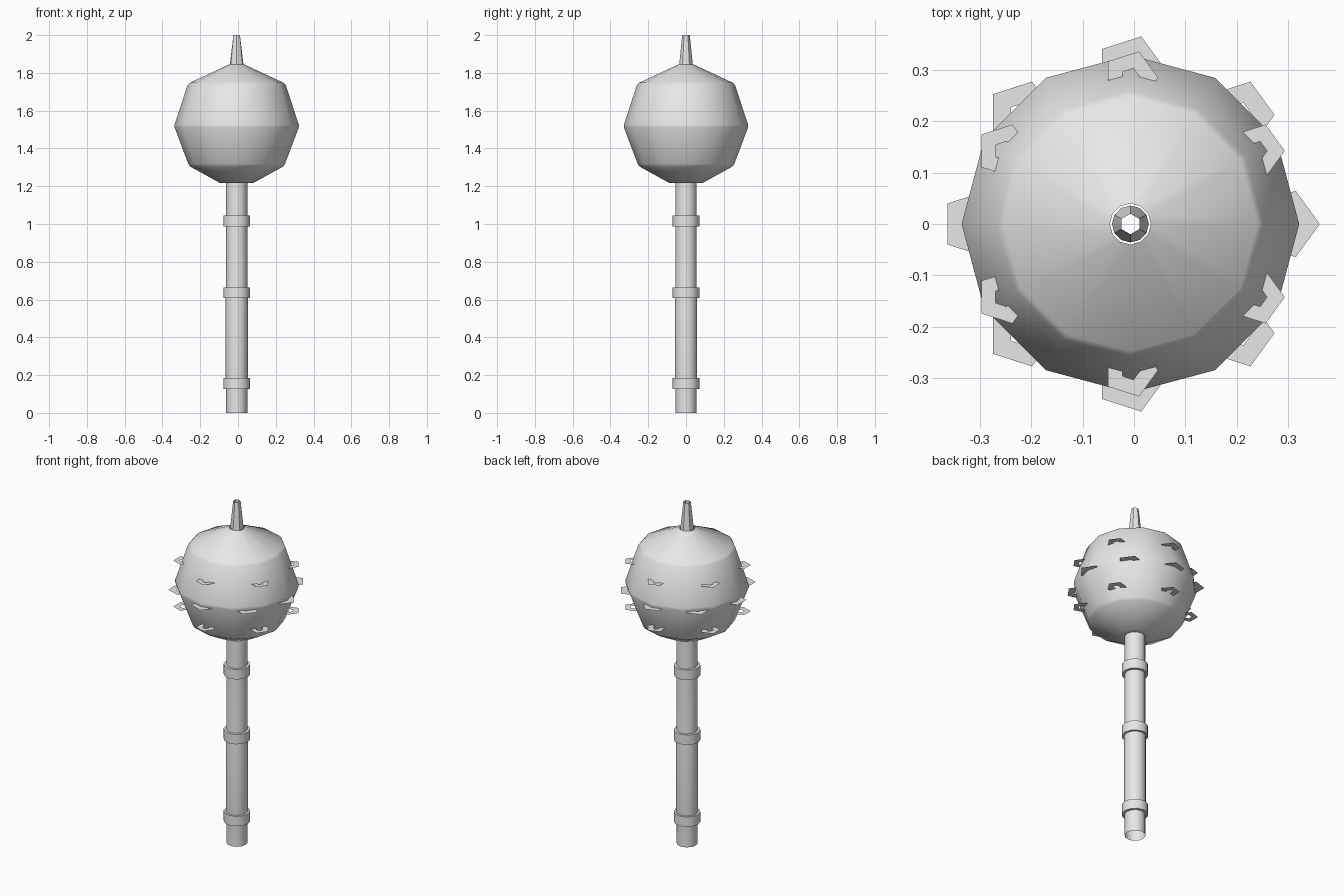
import bpy, bmesh
from math import sin, cos, pi, radians

if "Cube" in bpy.data.objects:
    bpy.data.objects.remove(bpy.data.objects["Cube"], do_unlink=True)

AXIS_X = -0.007
SIDES = 12

metal = bpy.data.materials.new("light_grey_metal")
metal.use_nodes = True
metal.diffuse_color = (0.8, 0.8, 0.8, 1)
metal.node_tree.nodes["Principled BSDF"].inputs["Base Color"].default_value = (0.8, 0.8, 0.8, 1)


def finish(name, bm, smooth):
    mesh = bpy.data.meshes.new(name)
    bm.to_mesh(mesh)
    bm.free()
    mesh.materials.append(metal)
    obj = bpy.data.objects.new(name, mesh)
    obj.location.x = AXIS_X
    bpy.context.collection.objects.link(obj)
    if smooth:
        bpy.ops.object.select_all(action="DESELECT")
        obj.select_set(True)
        bpy.context.view_layer.objects.active = obj
        bpy.ops.object.shade_smooth_by_angle(angle=radians(35))
    return obj


def polygon(bm, radius, z, sides=SIDES, centre=(0, 0)):
    return [bm.verts.new((centre[0] + radius * cos(2 * pi * i / sides),
                          centre[1] + radius * sin(2 * pi * i / sides), z))
            for i in range(sides)]


def bridge(bm, low, high):
    n = len(low)
    for i in range(n):
        j = (i + 1) % n
        bm.faces.new((low[i], low[j], high[j], high[i]))


def lathe(name, profile):
    bm = bmesh.new()
    loops = [polygon(bm, r, z) for r, z in profile]
    for low, high in zip(loops, loops[1:]):
        bridge(bm, low, high)
    return finish(name, bm, True)


# Hollow shaft, slightly thicker at the grip
lathe("shaft", [(0.056, 0), (0.056, 0.15), (0.059, 0.19), (0.059, 0.61),
                (0.056, 0.64), (0.056, 1.25)])

# Raised bands around the shaft
for label, z in (("lower", 0.127), ("middle", 0.607), ("upper", 0.987)):
    lathe(label + "_band", [(0.054, z), (0.071, z), (0.071, z + 0.058), (0.054, z + 0.058)])

# Faceted head with softened ridges
lathe("head", [(0.054, 1.217), (0.088, 1.217), (0.246, 1.304), (0.256, 1.318),
               (0.329, 1.512), (0.329, 1.526), (0.26, 1.735), (0.248, 1.748),
               (0.04, 1.845)])

# Tapered top spike, round at the base and six-sided at the open tip
bm = bmesh.new()
base = polygon(bm, 0.036, 1.843)
tip = polygon(bm, 0.02, 2.0)
for v in tip[::2]:
    v.co.x *= cos(pi / 6)
    v.co.y *= cos(pi / 6)
bridge(bm, base, tip)
finish("top_spike", bm, True)


# Flat five-sided studs with a hole, all pointing the same way
def stud_ring(name, count, start, distance, size, z):
    bm = bmesh.new()
    for k in range(count):
        a = start + 2 * pi * k / count
        centre = (distance * cos(a), distance * sin(a))
        bridge(bm, polygon(bm, size, z, 5, centre), polygon(bm, size * 0.36, z, 5, centre))
    finish(name, bm, False)


stud_ring("lower_studs", 6, pi / 6, 0.285, 0.054, 1.37)
stud_ring("middle_studs", 8, 0, 0.301, 0.068, 1.505)
stud_ring("upper_studs", 6, pi / 6, 0.285, 0.054, 1.64)
